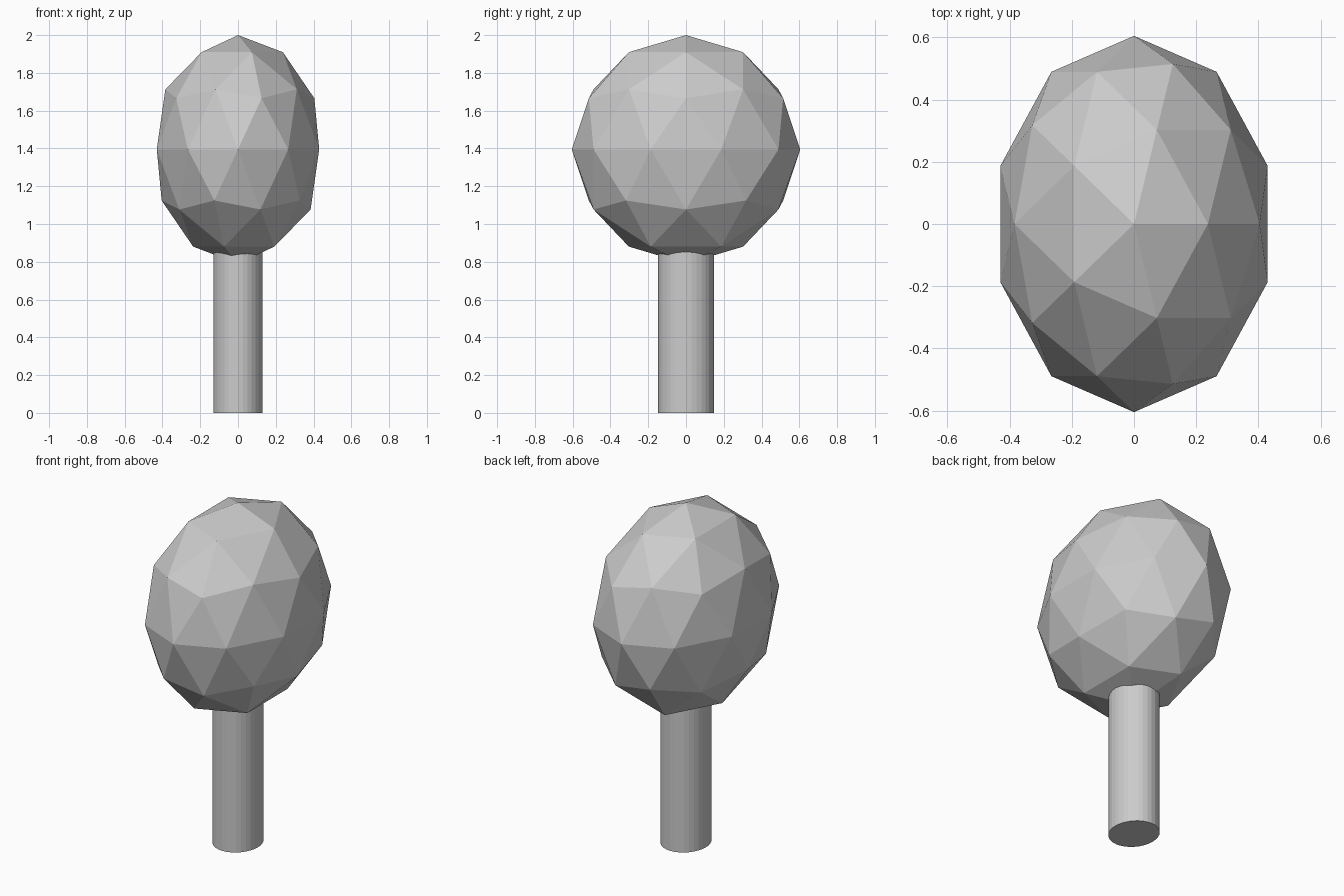
import bpy

cube = bpy.data.objects.get("Cube")
if cube:
    bpy.data.objects.remove(cube, do_unlink=True)

# Single plain grey
grey = bpy.data.materials.new("light_grey")
grey.use_nodes = True
colour = (0.6, 0.6, 0.6, 1.0)
grey.diffuse_color = colour
grey.node_tree.nodes["Principled BSDF"].inputs["Base Color"].default_value = colour


def finish(name, scale):
    """Name, scale, flat-shade and colour the newly added primitive."""
    obj = bpy.context.object
    obj.name = name
    obj.scale = scale
    bpy.ops.object.transform_apply(location=False, rotation=False, scale=True)
    bpy.ops.object.shade_flat()
    obj.data.materials.append(grey)
    return obj


# Trunk: slightly oval column running up into the crown
trunk_height = 1.0
bpy.ops.mesh.primitive_cylinder_add(vertices=32, radius=1, depth=trunk_height,
                                    location=(0, 0, trunk_height / 2))
finish("trunk", (0.131, 0.147, 1))

# Crown: faceted ball, narrowed from side to side
crown_radius = 0.605
bpy.ops.mesh.primitive_ico_sphere_add(subdivisions=2, radius=1,
                                      location=(0, 0, 2 - crown_radius))
finish("crown", (0.452, crown_radius, crown_radius))
